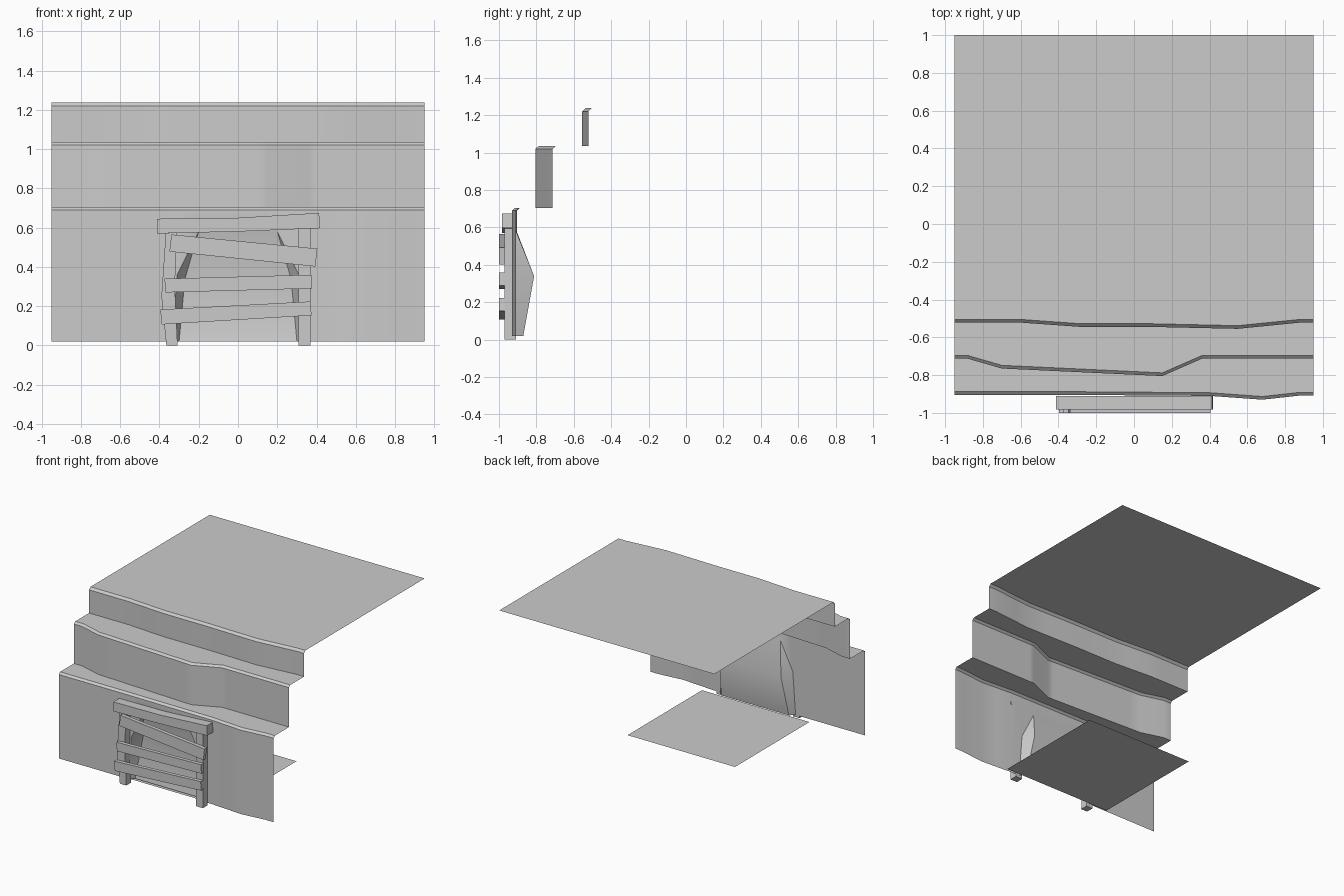
import bpy, bmesh

if "Cube" in bpy.data.objects:
    bpy.data.objects.remove(bpy.data.objects["Cube"])


def finish(name, bm, smooth=False):
    bmesh.ops.remove_doubles(bm, verts=bm.verts, dist=0.0005)
    me = bpy.data.meshes.new(name)
    bm.to_mesh(me)
    bm.free()
    ob = bpy.data.objects.new(name, me)
    bpy.context.collection.objects.link(ob)
    if smooth:
        bpy.ops.object.select_all(action='DESELECT')
        ob.select_set(True)
        bpy.context.view_layer.objects.active = ob
        bpy.ops.object.shade_smooth_by_angle(angle=0.6)
    return ob


def face(bm, pts):
    return bm.faces.new([bm.verts.new(p) for p in pts])


def prism(name, outline, y0, y1):
    """Timber: a front outline in x, z pushed back from y0 to y1."""
    bm = bmesh.new()
    f = face(bm, [(x, y0, z) for x, z in outline])
    ext = bmesh.ops.extrude_face_region(bm, geom=[f], use_keep_orig=True)
    for v in ext['geom']:
        if isinstance(v, bmesh.types.BMVert):
            v.co.y = y1
    bmesh.ops.recalc_face_normals(bm, faces=bm.faces)
    finish(name, bm)


# Terraced cliff: each step is a wavy front line with bottom and top heights
steps = [
    ([(-.95, -.905), (-.4, -.904), (.4, -.91), (.68, -.93), (.88, -.908), (.95, -.908)], .02, .69, .705),
    ([(-.95, -.713), (-.88, -.713), (-.7, -.765), (.15, -.805), (.36, -.713), (.95, -.713)], .705, 1.02, 1.035),
    ([(-.95, -.522), (-.6, -.522), (-.28, -.545), (.1, -.545), (.55, -.555), (.88, -.522), (.95, -.522)],
     1.035, 1.22, 1.238),
]
xs = sorted({x for s in steps for x, _ in s[0]})
CH = 0.017


def y_at(line, x):
    for (xa, ya), (xb, yb) in zip(line, line[1:]):
        if x <= xb:
            return ya + (yb - ya) * (x - xa) / (xb - xa)
    return line[-1][1]


# Cave mouth outline on the lowest wall, left to right
mouth = [(-.335, .02), (-.31, .36), (-.2, .58), (.2, .58), (.31, .36), (.335, .02)]

bm = bmesh.new()
for i, (line, z0, z1, z2) in enumerate(steps):
    for xa, xb in zip(xs, xs[1:]):
        ya, yb = y_at(line, xa), y_at(line, xb)
        if i or xb <= -.399 or xa >= .399:
            face(bm, [(xa, ya, z0), (xb, yb, z0), (xb, yb, z1), (xa, ya, z1)])
        face(bm, [(xa, ya, z1), (xb, yb, z1), (xb, yb + CH, z2), (xa, ya + CH, z2)])
        if i < 2:
            nxt = steps[i + 1][0]
            na, nb = y_at(nxt, xa), y_at(nxt, xb)
        else:
            na = nb = 1.0
        face(bm, [(xa, ya + CH, z2), (xb, yb + CH, z2), (xb, nb, z2), (xa, na, z2)])

# Wall around the cave mouth
front = steps[0][0]
edge = [(-.4, .02)] + mouth + [(.4, .02)]
edge += [(x, .69) for x in reversed(xs) if -.401 < x < .401]
face(bm, [(x, y_at(front, x), z) for x, z in edge])

# Shallow hollow behind the mouth
rim = [(x, y_at(front, x), z) for x, z in mouth]
back = [(-.3, -.87, .02), (-.27, -.812, .34), (.27, -.812, .34), (.3, -.87, .02)]
face(bm, [back[0], back[3], back[2], back[1]])
face(bm, [back[1], back[2], rim[3], rim[2]])
face(bm, [rim[0], back[0], back[1], rim[1]])
face(bm, [rim[1], back[1], rim[2]])
face(bm, [back[3], rim[5], rim[4], back[2]])
face(bm, [back[2], rim[4], rim[3]])
finish("terraced_cliff", bm, True)

# Cave floor
bm = bmesh.new()
face(bm, [(-.475, -.88, .01), (.475, -.88, .01), (.475, .06, .01), (-.475, .06, .01)])
finish("cave_floor", bm)

# Door frame
prism("left_post", [(-.365, 0), (-.308, 0), (-.322, .3), (-.31, .575), (-.368, .57), (-.39, .25)], -.97, -.91)
prism("right_post", [(.308, 0), (.368, 0), (.368, .6), (.308, .595)], -.97, -.91)
prism("lintel", [(-.413, .57), (0, .58), (.417, .597), (.413, .675), (0, .65), (-.413, .645)], -.983, -.91)

# Nailed boards
boards = [
    [(-.349, .478), (.394, .402), (.404, .493), (-.339, .565)],
    [(-.37, .27), (.376, .29), (.374, .36), (-.374, .34)],
    [(-.388, .107), (.374, .153), (.37, .224), (-.396, .183)],
]
for n, b in enumerate(boards, 1):
    prism(f"board_{n}", b, -1.0, -.97)
